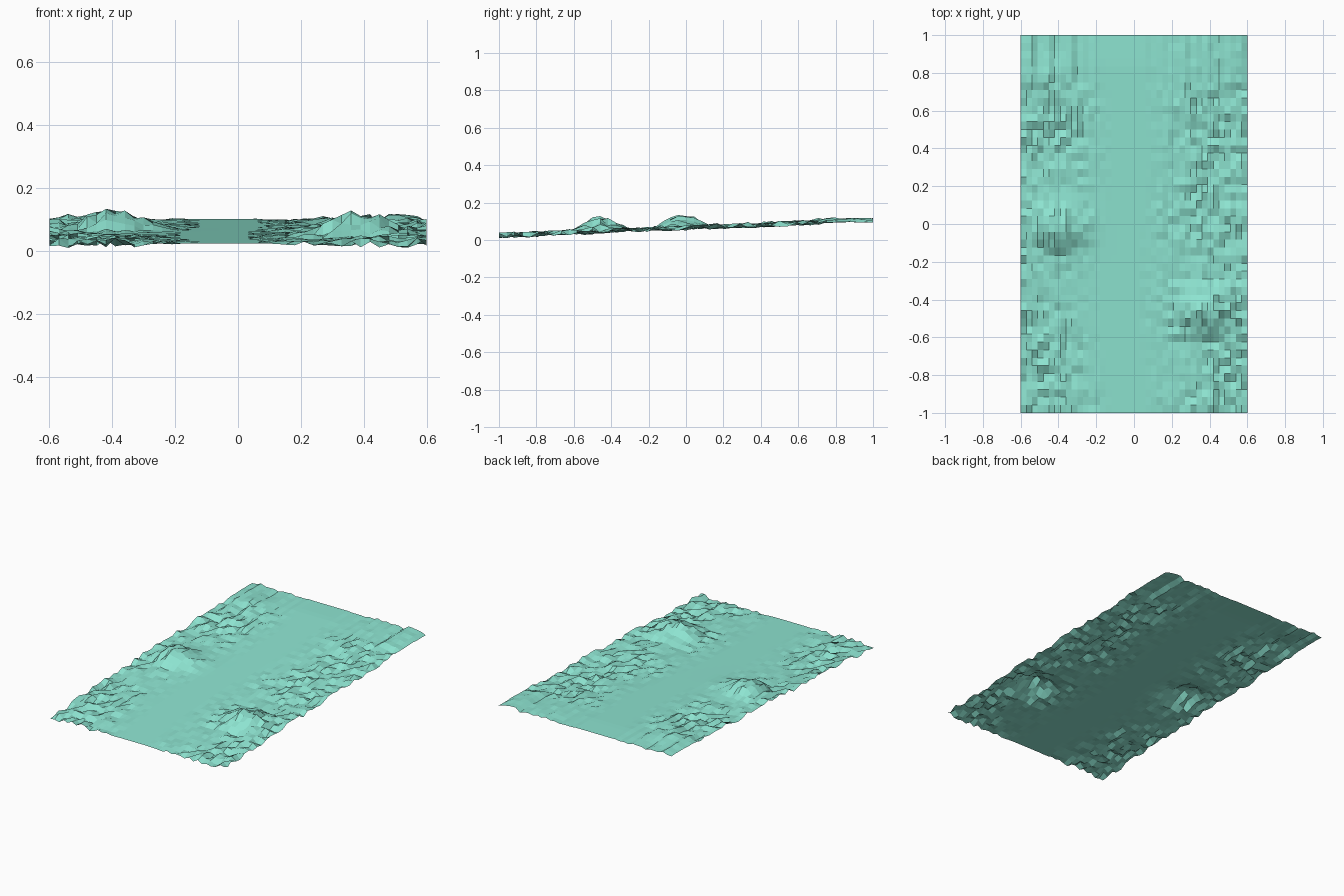
import bpy, bmesh, math, random

if "Cube" in bpy.data.objects:
    bpy.data.objects.remove(bpy.data.objects["Cube"])

random.seed(11)
NX, NY = 40, 48
W, L = 1.2, 2.0

# mounds: x, y, height, radius x, radius y
MOUNDS = [(-0.40, -0.02, 0.070, 0.12, 0.10),
          (0.38, -0.46, 0.075, 0.12, 0.10),
          (-0.45, 0.78, 0.018, 0.08, 0.08)]
# calm patches: x, y, radius x, radius y
CALM = [(-0.42, 0.17, 0.22, 0.08), (-0.35, -0.32, 0.28, 0.09),
        (0.25, -0.20, 0.22, 0.09), (0.24, -0.76, 0.13, 0.14)]


def bell(x, y, cx, cy, rx, ry):
    return math.exp(-((x - cx) / rx) ** 2 - ((y - cy) / ry) ** 2)


def roughness(x, y):
    # smooth winding path down the middle, rough banks
    path = -0.05 + 0.03 * math.sin(y * 4)
    r = min(1, max(0, (abs(x - path) - 0.11) / 0.28)) ** 0.8
    for c in CALM:
        r *= 1 - 0.85 * bell(x, y, *c)
    return r


def ground(x, y):
    # gentle ramp with a level shelf at the back
    z = 0.034 + 0.078 * (min(y, 0.85) + 1) / 1.85
    return z + sum(m[2] * bell(x, y, m[0], m[1], m[3], m[4]) for m in MOUNDS)


# terrain sheet
bm = bmesh.new()
rows = []
shelf = [random.uniform(-1, 1) for i in range(NX + 1)]
for j in range(NY + 1):
    y = -L / 2 + L * j / NY
    row = []
    for i in range(NX + 1):
        x = -W / 2 + W * i / NX
        n = random.uniform(-1, 1)
        if y > 0.74:
            n = 0.8 * shelf[i] + 0.2 * n
        z = ground(x, y) + 0.017 * n * roughness(x, y)
        row.append(bm.verts.new((x, y, max(0.0, z))))
    rows.append(row)
for j in range(NY):
    for i in range(NX):
        bm.faces.new((rows[j][i], rows[j][i + 1], rows[j + 1][i + 1], rows[j + 1][i]))

# rest the lowest point on the floor
low = min(v.co.z for v in bm.verts)
for v in bm.verts:
    v.co.z -= min(low, 0.01)

mesh = bpy.data.meshes.new("terrain")
bm.to_mesh(mesh)
bm.free()
terrain = bpy.data.objects.new("terrain", mesh)
bpy.context.collection.objects.link(terrain)

mat = bpy.data.materials.new("mint_ground")
mat.diffuse_color = (0.27, 0.78, 0.64, 1)
mat.use_nodes = True
mat.node_tree.nodes["Principled BSDF"].inputs["Base Color"].default_value = mat.diffuse_color
mesh.materials.append(mat)
